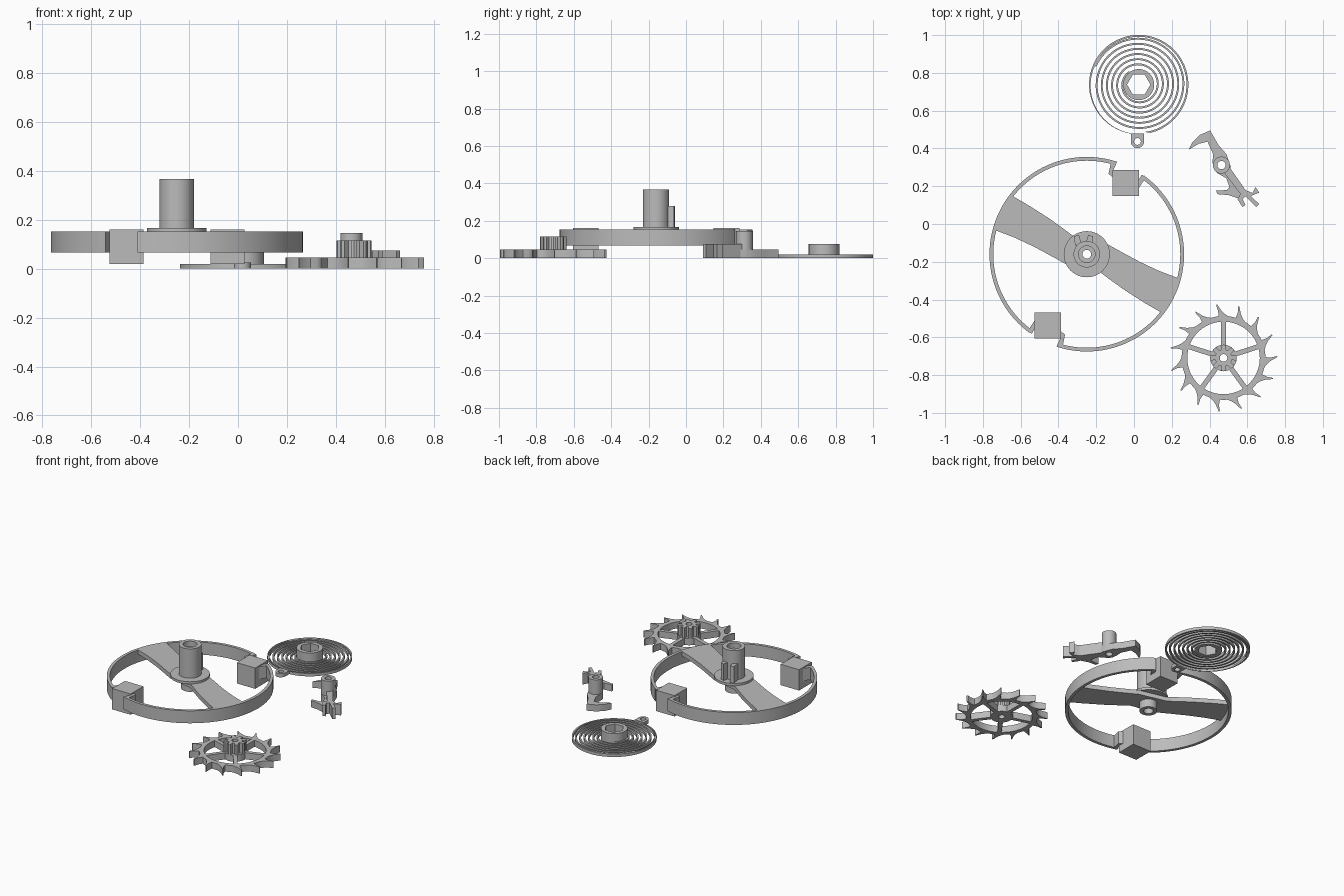
import bpy, bmesh, math
from math import sin, cos, pi, radians

if "Cube" in bpy.data.objects:
    bpy.data.objects.remove(bpy.data.objects["Cube"])

steel = bpy.data.materials.new("steel_grey")
steel.diffuse_color = (0.5, 0.5, 0.5, 1)
steel.use_nodes = True
steel.node_tree.nodes["Principled BSDF"].inputs["Base Color"].default_value = steel.diffuse_color


def circle(c, r, n=48, start=0.0):
    return [(c[0] + r * cos(start + 2 * pi * i / n), c[1] + r * sin(start + 2 * pi * i / n)) for i in range(n)]


def arc(c, r, a0, a1, n=40):
    steps = [radians(a0 + (a1 - a0) * i / n) for i in range(n + 1)]
    return [(c[0] + r * cos(a), c[1] + r * sin(a)) for a in steps]


def half_turn(pts, c):
    return [(2 * c[0] - x, 2 * c[1] - y) for x, y in pts]


def prism(name, loops, z0, z1):
    """Flat plate from an outline plus hole outlines, extruded from z0 to z1."""
    cu = bpy.data.curves.new(name, 'CURVE')
    cu.dimensions, cu.fill_mode, cu.extrude = '2D', 'BOTH', (z1 - z0) / 2
    for pts in loops:
        s = cu.splines.new('POLY')
        s.points.add(len(pts) - 1)
        for p, (x, y) in zip(s.points, pts):
            p.co = (x, y, 0, 1)
        s.use_cyclic_u = True
    ob = bpy.data.objects.new(name, cu)
    bpy.context.collection.objects.link(ob)
    ob.location.z = (z0 + z1) / 2
    bpy.ops.object.select_all(action='DESELECT')
    ob.select_set(True)
    bpy.context.view_layer.objects.active = ob
    bpy.ops.object.convert(target='MESH')
    ob = bpy.context.object
    bm = bmesh.new()
    bm.from_mesh(ob.data)
    bmesh.ops.remove_doubles(bm, verts=bm.verts, dist=1e-5)
    bmesh.ops.recalc_face_normals(bm, faces=bm.faces)
    bm.to_mesh(ob.data)
    bm.free()
    ob.data.materials.clear()
    ob.data.materials.append(steel)
    bpy.ops.object.shade_smooth_by_angle(angle=radians(25))
    return ob


# ---- balance wheel: split rim, end tabs, weights, arms ----
W = (-0.25, -0.16)
Z0, Z1 = 0.067, 0.152
rim = arc(W, 0.515, 54, -108, 72) + arc(W, 0.495, -108, 54, 72)
tab_a = [(-0.12, 0.338), (-0.09, 0.328), (-0.115, 0.275), (-0.105, 0.243), (-0.135, 0.265)]
tab_b = [(0.022, 0.185), (0.022, 0.228), (0.042, 0.262), (0.062, 0.246)]
weight = [(-0.113, 0.148), (0.026, 0.148), (0.026, 0.285), (-0.113, 0.285)]
for side, turn in (("right", lambda p: p), ("left", lambda p: half_turn(p, W))):
    prism("balance_rim_" + side, [turn(rim)], Z0, Z1)
    prism("rim_tab_a_" + side, [turn(tab_a)], Z0, Z1)
    prism("rim_tab_b_" + side, [turn(tab_b)], Z0, Z1)
    prism("rim_weight_" + side, [turn(weight)], 0.018, 0.16)

arm = [(-0.365, -0.21), (-0.45, -0.163), (-0.53, -0.12), (-0.63, -0.073), (-0.742, -0.03)]
arm += arc(W, 0.505, 164, 143, 8)
arm += [(-0.643, 0.148), (-0.56, 0.1), (-0.45, 0.03), (-0.38, -0.02), (-0.32, -0.065)]
prism("balance_arms", [arm + half_turn(arm, W), circle(W, 0.023)], 0.122, 0.152)

# ---- balance staff ----
prism("staff_flange", [circle(W, 0.122, 64), circle(W, 0.023)], 0.15, 0.167)
prism("staff_foot", [circle(W, 0.055), circle(W, 0.03)], Z0, 0.123)
prism("staff_post", [circle(W, 0.07), circle(W, 0.044)], 0.165, 0.367)
prism("staff_core", [circle(W, 0.046), circle(W, 0.023)], 0.165, 0.33)
for sx, nm in ((-1, "left"), (1, "right")):
    horn = [(W[0] - 0.017 + sx * a, W[1] + b) for a, b in ((0.012, 0.055), (0.045, 0.045), (0.05, 0.095), (0.024, 0.102))]
    prism("staff_horn_" + nm, [horn], 0.165, 0.28)

# ---- hairspring ----
S = (0.025, 0.738)
TURNS, N = 7.4, 400
outer, inner = [], []
for i in range(N + 1):
    t = i / N
    a = -pi / 2 - 2 * pi * TURNS * (1 - t)
    r = min(0.258, 0.083 + 0.201 * t)
    # final turn stays circular
    outer.append((S[0] + (r + 0.005) * cos(a), S[1] + (r + 0.005) * sin(a)))
    inner.append((S[0] + (r - 0.005) * cos(a), S[1] + (r - 0.005) * sin(a)))
prism("hairspring_coil", [outer + inner[::-1]], 0.0, 0.02)
prism("hairspring_collet", [circle(S, 0.082), circle(S, 0.062, 6)], 0.0, 0.075)
E = (0.018, 0.437)
prism("hairspring_eyelet", [arc(E, 0.035, 180, 360, 24) + [(0.053, 0.478), (-0.017, 0.478)], circle(E, 0.018, 24)], 0.0, 0.025)

# ---- pallet fork: offsets from its pivot in hundredths ----
F = (0.463, 0.312)


def around_pivot(pts):
    return [(F[0] + x / 100, F[1] + y / 100) for x, y in pts]


anchor = [(-17.5, 8), (-15.3, 12.2), (-11.6, 15.9), (-6, 18.3), (-1.6, 10.6), (2.6, 5.8), (4.7, 0), (5.3, -7),
          (9.5, -11.1), (12.6, -13.8), (11.6, -17), (8.5, -17.5), (3.7, -15.9), (-2.1, -15.4), (-2.8, -13.6),
          (3, -13.2), (4.2, -11.6), (2.6, -7), (-2.6, -4), (-4.7, 1), (-4.5, 6), (-7.4, 12.4), (-12, 11.3)]
lever = [(1, -3.5), (4.2, -1), (12.7, -13.2), (16.4, -14.8), (18, -11.6), (20, -14.6), (15.4, -16.4), (20, -20.6),
         (18.5, -22.2), (12.7, -16.6), (11.2, -18), (12.7, -21.2), (11.1, -22.2), (8.5, -18), (10, -15.3)]
prism("pallet_anchor", [around_pivot(anchor), circle(F, 0.022, 24)], 0.0, 0.045)
prism("pallet_lever", [around_pivot(lever)], 0.0, 0.075)
prism("pallet_pivot", [circle(F, 0.045), circle(F, 0.022, 24)], 0.0, 0.145)

# ---- escape wheel: hooked teeth, spokes, pinion ----
G = (0.474, -0.709)
teeth = []
for k in range(15):
    for r, d in ((0.222, -19), (0.222, -14), (0.232, -9), (0.25, -4.5), (0.286, 0), (0.282, 1), (0.25, -0.5), (0.222, 0)):
        a = radians(1 + 24 * k + d)
        teeth.append((G[0] + r * cos(a), G[1] + r * sin(a)))
prism("escape_rim", [teeth, circle(G, 0.192, 60)], 0.0, 0.045)
for k in range(5):
    a = radians(90 + 72 * k)
    u, v = (cos(a), sin(a)), (-sin(a), cos(a))
    bar = [(G[0] + u[0] * r + v[0] * w, G[1] + u[1] * r + v[1] * w)
           for r, w in ((0.05, -0.013), (0.2, -0.013), (0.2, 0.013), (0.05, 0.013))]
    prism("escape_spoke_%d" % (k + 1), [bar], 0.0, 0.0449)
prism("escape_hub", [circle(G, 0.07), circle(G, 0.02, 24)], 0.0, 0.0452)
leaves = []
for k in range(8):
    for r, d in ((0.045, -15), (0.068, -11), (0.071, 0), (0.068, 11), (0.045, 15)):
        a = radians(90 + 45 * k + d)
        leaves.append((G[0] + r * cos(a), G[1] + r * sin(a)))
prism("escape_pinion", [leaves, circle(G, 0.02, 24)], 0.045, 0.115)
